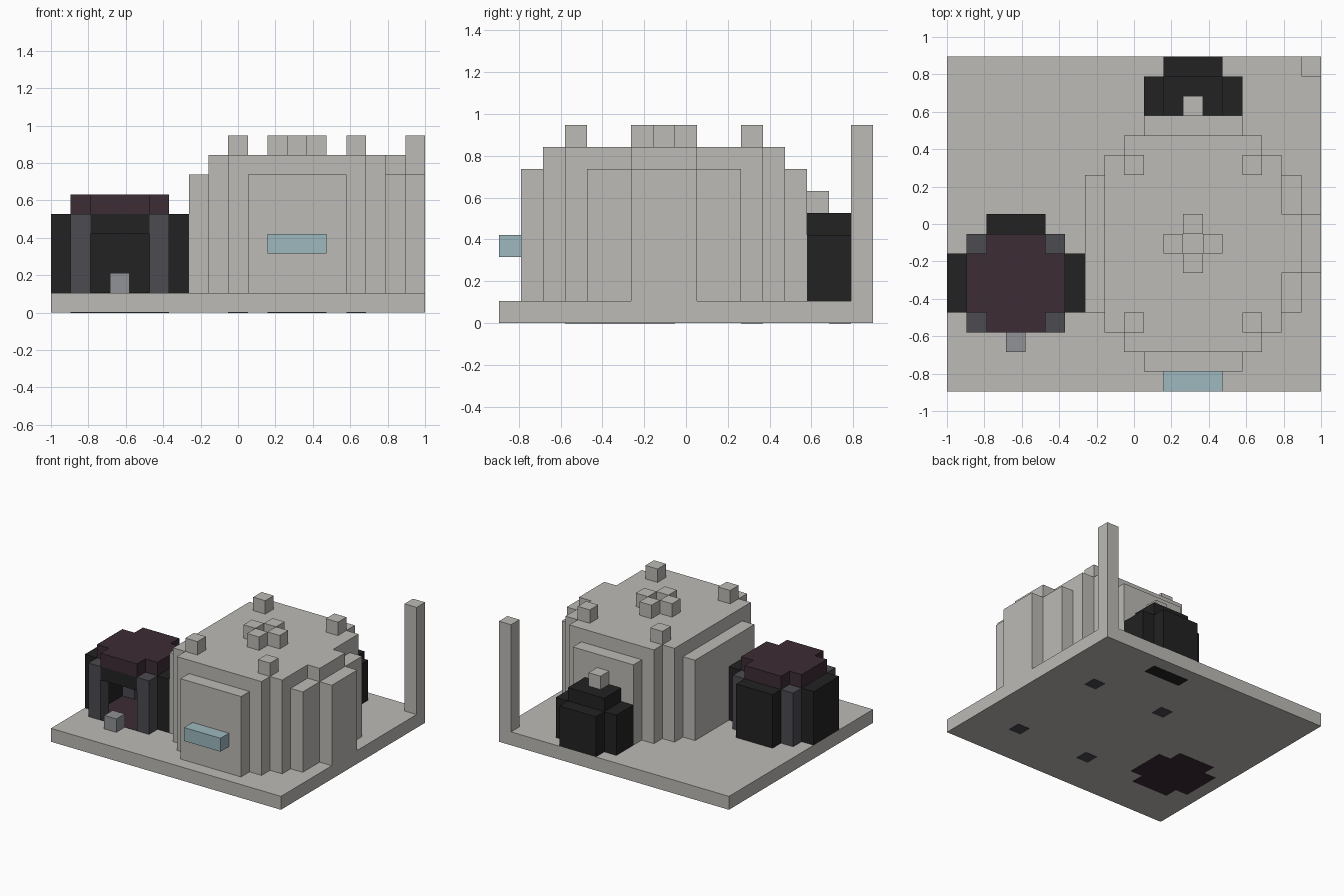
import bpy
import bmesh
from mathutils import Vector

old = bpy.data.objects.get("Cube")
if old:
    bpy.data.objects.remove(old, do_unlink=True)

U = 2 / 19                       # edge of one block
ORIGIN = Vector((-9.5, -8.5, 0))  # corner of the block grid


def material(name, r, g, b):
    m = bpy.data.materials.new(name)
    m.use_nodes = True
    m.diffuse_color = (r, g, b, 1)
    m.node_tree.nodes["Principled BSDF"].inputs["Base Color"].default_value = (r, g, b, 1)
    return m


stone = material("pale stone", 0.51, 0.495, 0.465)
black = material("black", 0.016, 0.016, 0.016)
slate = material("slate grey", 0.07, 0.07, 0.083)
plum = material("dark plum", 0.045, 0.025, 0.035)
blue = material("pale blue", 0.337, 0.479, 0.521)
grey = material("mid grey", 0.283, 0.287, 0.305)


def blocks(name, mat, *boxes):
    """One object made of boxes given as (x0, x1, y0, y1, z0, z1) in blocks."""
    bm = bmesh.new()
    for x0, x1, y0, y1, z0, z1 in boxes:
        low, high = Vector((x0, y0, z0)), Vector((x1, y1, z1))
        size, mid = high - low, (low + high) / 2 + ORIGIN
        new = bmesh.ops.create_cube(bm, size=1)["verts"]
        for v in new:
            v.co = Vector(a * b + c for a, b, c in zip(v.co, size, mid)) * U
    mesh = bpy.data.meshes.new(name)
    bm.to_mesh(mesh)
    bm.free()
    mesh.materials.append(mat)
    ob = bpy.data.objects.new(name, mesh)
    bpy.context.collection.objects.link(ob)
    return ob


def cube(x, y, z):
    return (x, x + 1, y, y + 1, z, z + 1)


# Ground slab and corner post
blocks("ground_slab", stone, (0, 19, 0, 17, 0, 1))
blocks("corner_post", stone, (18, 19, 16, 17, 1, 9))

# Main hall with stepped corners
blocks("main_hall", stone, (9, 16, 2, 13, 1, 8),
       (8, 9, 3, 12, 1, 8), (16, 17, 3, 12, 1, 8))
blocks("hall_front_panel", stone, (10, 15, 1, 2, 1, 7))
blocks("hall_back_panel", stone, (10, 15, 13, 14, 1, 7))
blocks("hall_right_panel", stone, (7, 8, 4, 11, 1, 7))
blocks("hall_left_panel", stone, (17, 18, 4, 6, 1, 7),
       (17, 18, 6, 9, 1, 8), (17, 18, 9, 11, 1, 7))
blocks("hall_left_porch", stone, (18, 19, 6, 9, 1, 7))
blocks("front_canopy", blue, (11, 14, 0, 1, 3, 4))

# Roof studs: four corners and a ring of four in the middle
corners = [(x, y) for x in (9, 15) for y in (3, 11)]
blocks("roof_corner_studs", stone, *[cube(x, y, 8) for x, y in corners])
blocks("roof_middle_studs", stone,
       *[cube(12 + dx, 7 + dy, 8) for dx, dy in ((1, 0), (-1, 0), (0, 1), (0, -1))])

# Dark hut: hollow, with an open doorway
HUT_PLAN = ((2, 5, 3, 8), (1, 2, 4, 7), (5, 6, 4, 7))
blocks("hut_walls", black, (0, 1, 4, 7, 1, 5), (6, 7, 4, 7, 1, 5), (2, 5, 8, 9, 1, 5))
blocks("hut_lintel", black, (2, 5, 3, 4, 4, 5))
blocks("hut_corner_pillars", slate,
       *[(x, x + 1, y, y + 1, 1, 5) for x in (1, 5) for y in (3, 7)])
blocks("hut_roof", plum, *[p + (5, 6) for p in HUT_PLAN])
blocks("hut_floor", plum, *[p + (-0.02, 1.02) for p in HUT_PLAN])
blocks("hut_doorstep", grey, cube(3, 2, 1))

# Dark annex behind the hall, with a stone cap
blocks("annex_walls", black, (10, 15, 14, 16, 1, 4), (11, 14, 16, 17, 1, 4))
blocks("annex_roof", black, (11, 14, 14, 16, 4, 5))
blocks("annex_cap", stone, cube(12, 14, 5))

# Coloured patches set in the underside
blocks("annex_underside", black, (11, 14, 15, 16, -0.02, 0.02))
blocks("pillar_undersides", slate,
       *[(x, x + 1, y, y + 1, -0.02, 0.02) for x, y in corners])
